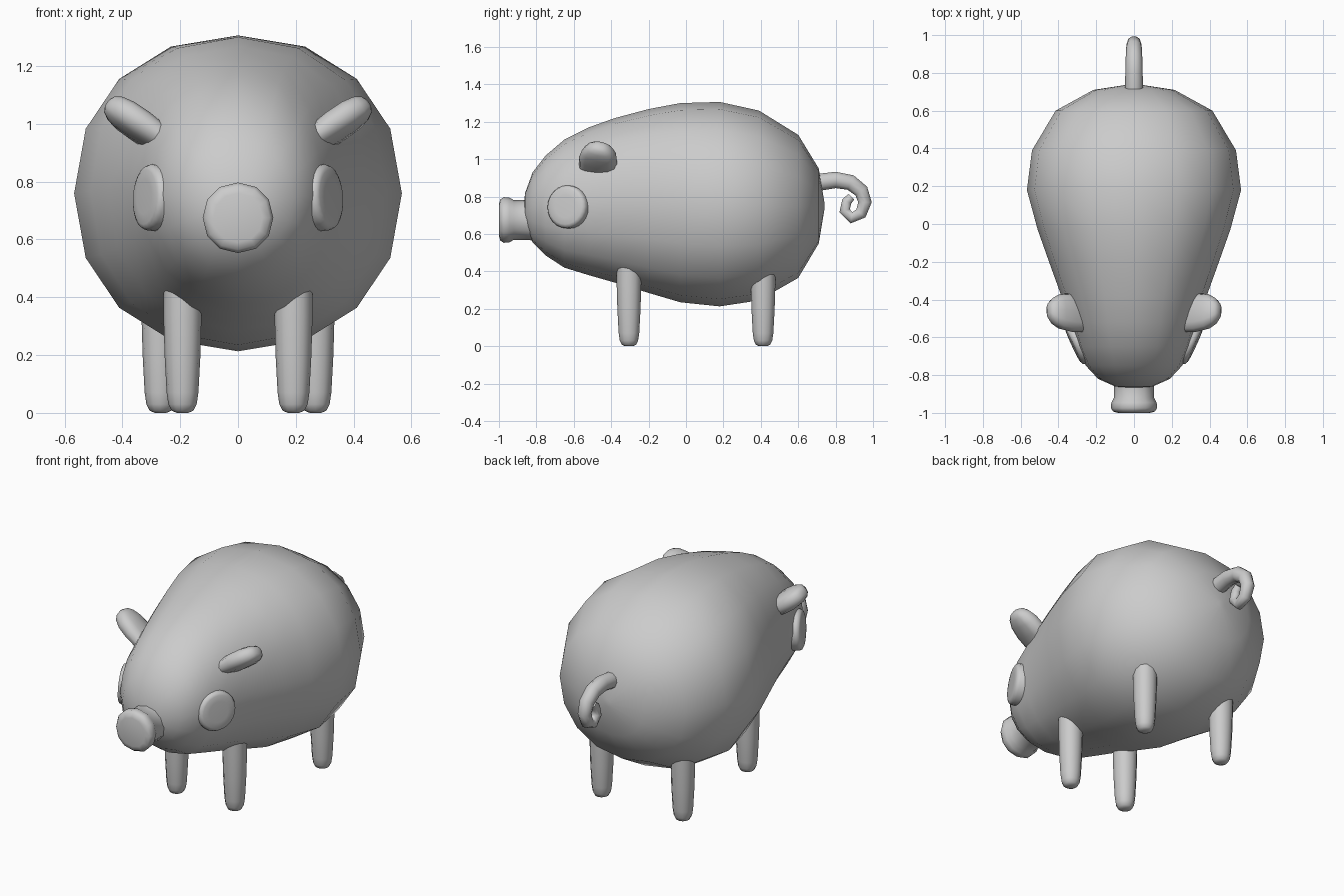
import bpy, bmesh, math
from mathutils import Vector as V

cube = bpy.data.objects.get("Cube")
if cube:
    bpy.data.objects.remove(cube)

grey = bpy.data.materials.new("plain grey")
grey.use_nodes = True
GREY = (0.6, 0.6, 0.6, 1)
grey.diffuse_color = GREY
grey.node_tree.nodes["Principled BSDF"].inputs["Base Color"].default_value = GREY


def power(t, p):
    return math.copysign(abs(t) ** p, t)


def loft(name, rings, sides=12, p=1.0, angle=60):
    """Skin rings given as (centre, half axis, half axis), capped at both ends."""
    bm = bmesh.new()
    loops = []
    for c, u, v in rings:
        loop = []
        for i in range(sides):
            a = math.tau * i / sides
            loop.append(bm.verts.new(V(c) + V(u) * power(math.cos(a), p)
                                     + V(v) * power(math.sin(a), p)))
        loops.append(loop)
    for a, b in zip(loops, loops[1:]):
        for i in range(sides):
            j = (i + 1) % sides
            bm.faces.new((a[i], a[j], b[j], b[i]))
    bm.faces.new(loops[0])
    bm.faces.new(loops[-1])
    bmesh.ops.recalc_face_normals(bm, faces=bm.faces)
    mesh = bpy.data.meshes.new(name)
    bm.to_mesh(mesh)
    bm.free()
    mesh.materials.append(grey)
    ob = bpy.data.objects.new(name, mesh)
    bpy.context.collection.objects.link(ob)
    bpy.ops.object.select_all(action='DESELECT')
    ob.select_set(True)
    bpy.context.view_layer.objects.active = ob
    bpy.ops.object.shade_smooth_by_angle(angle=math.radians(angle))
    return ob


# Body: y, bottom z, top z, half width
sections = [(-.87, .70, .74, .02), (-.86, .64, .82, .10), (-.82, .555, .93, .19),
            (-.75, .485, 1.02, .255), (-.65, .42, 1.105, .30), (-.52, .38, 1.17, .34),
            (-.38, .34, 1.22, .385), (-.2, .285, 1.268, .45), (-.03, .235, 1.3, .51),
            (.18, .213, 1.306, .567), (.39, .245, 1.26, .54), (.6, .365, 1.13, .415),
            (.71, .55, .95, .215), (.74, .73, .77, .02)]
loft("body", [((0, y, (a + b) / 2), (w, 0, 0), (0, 0, (b - a) / 2))
              for y, a, b, w in sections], 16, .93, 80)

# Snout
loft("snout", [((0, y, .675), (r, 0, 0), (0, 0, r)) for y, r in
               ((-.78, .115), (-.85, .106), (-.92, .106), (-.945, .12),
                (-.975, .122), (-.993, .11), (-1, .085))], 12, .95, 75)

# Curly tail: y, z, radius
path = [(.70, .875, .048), (.80, .889, .046), (.88, .875, .044), (.937, .83, .041),
        (.957, .77, .038), (.935, .71, .034), (.885, .687, .032), (.848, .725, .03),
        (.86, .775, .028), (.885, .80, .022)]
tail = []
for i, (y, z, r) in enumerate(path):
    a, b = path[max(i - 1, 0)], path[min(i + 1, len(path) - 1)]
    d = V((0, b[0] - a[0], b[1] - a[1])).normalized()
    tail.append(((0, y, z), (r, 0, 0), V((0, -d.z, d.y)) * r))
loft("tail", tail, 10, 1, 75)

for side, s in (("left", 1), ("right", -1)):
    # Legs, rounded at the foot
    for place, x, y in (("front", .192, -.305), ("back", .268, .412)):
        loft(f"{place}_{side}_leg",
             [((s * x, y, z), (r, 0, 0), (0, r, 0)) for z, r in
              ((0, .02), (.008, .038), (.03, .049), (.07, .055),
               (.2, .062), (.34, .066), (.46, .066))], 12, .95, 80)

    # Round eye disc with a raised face
    n = V((s * .9, -.42, .06)).normalized()
    u = n.cross(V((0, 0, 1))).normalized()
    v = n.cross(u)
    c = V((s * .296, -.632, .745))
    loft(f"{side}_eye", [(c + n * h, u * r, v * r) for h, r in
                         ((-.06, .115), (.01, .115), (.024, .108), (.03, .095), (.032, .06))],
         24, 1, 50)

    # Ear: a flat tongue leaning outwards
    base, tip = V((s * .27, -.475, .945)), V((s * .452, -.458, 1.072))
    d = (tip - base).normalized()
    w = V((0, .95, -.25))
    w = (w - d * w.dot(d)).normalized()
    t = d.cross(w)
    loft(f"{side}_ear", [(base.lerp(tip, f), w * a, t * b) for f, a, b in
                         ((0, .1, .045), (.35, .105, .052), (.65, .095, .052),
                          (.85, .072, .045), (.96, .045, .032), (1, .02, .015))],
         12, .8, 80)
